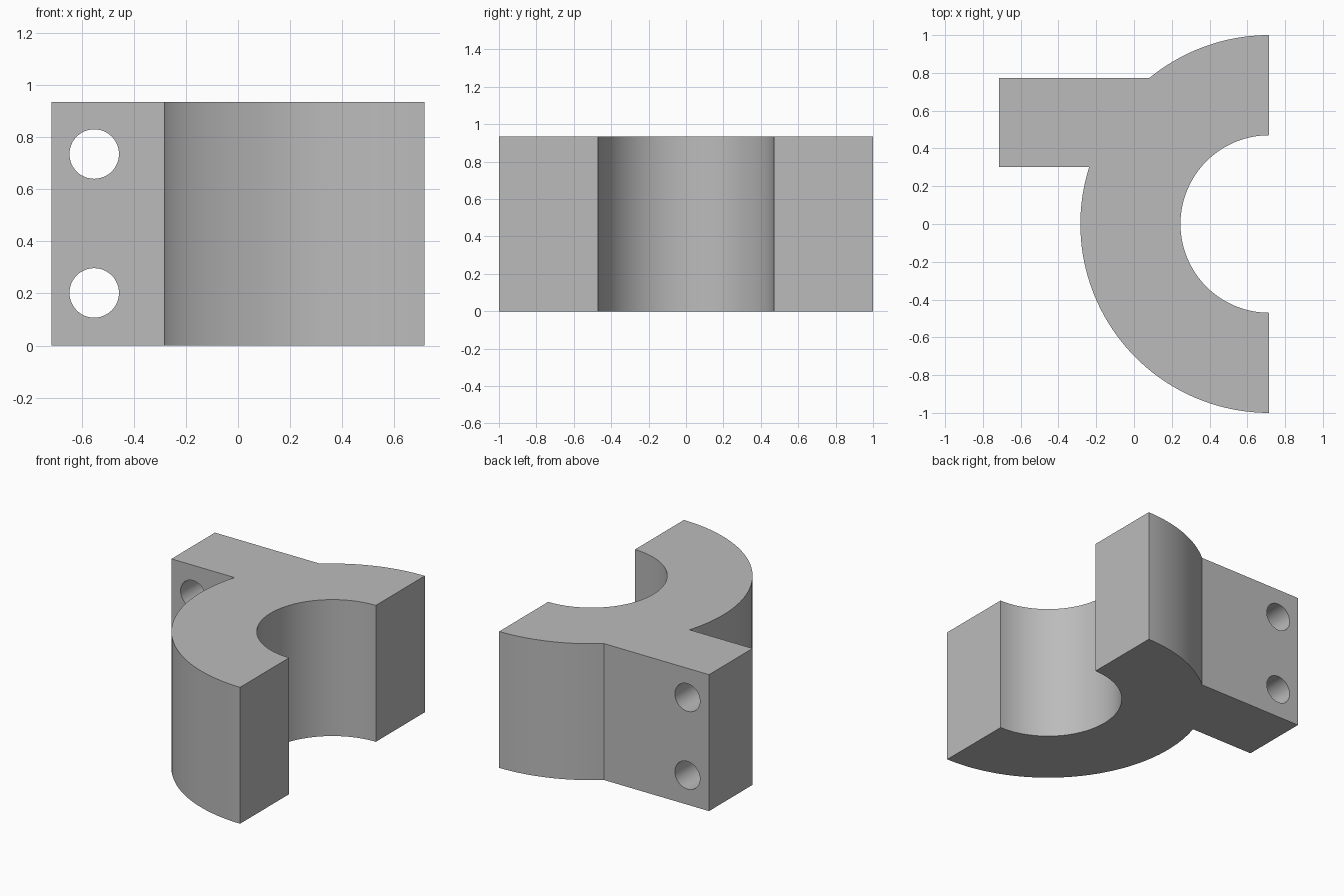
import bpy, bmesh
from math import sin, cos, asin, pi, radians

cube = bpy.data.objects.get("Cube")
if cube:
    bpy.data.objects.remove(cube, do_unlink=True)

HEIGHT = 0.935
EDGE = 0.716              # x of the flat split faces and of the ring axis
OUTER, INNER = 1.0, 0.47
TAB_FRONT, TAB_BACK = 0.302, 0.773

# Plain grey material
grey = bpy.data.materials.new("plain grey")
grey.use_nodes = True
colour = (0.5, 0.5, 0.5, 1)
grey.diffuse_color = colour
grey.node_tree.nodes["Principled BSDF"].inputs["Base Color"].default_value = colour


def arc(radius, start, end, steps):
    """Points around the ring axis; angle 0 points to -x, positive to +y."""
    angles = [start + (end - start) * i / steps for i in range(steps + 1)]
    return [(EDGE - radius * cos(a), radius * sin(a)) for a in angles]


# Outline of the half ring with its mounting tab
outline = arc(OUTER, -pi / 2, asin(TAB_FRONT), 48)
outline += [(-EDGE, TAB_FRONT), (-EDGE, TAB_BACK)]
outline += arc(OUTER, asin(TAB_BACK), pi / 2, 18)
outline += arc(INNER, pi / 2, -pi / 2, 48)

bm = bmesh.new()
base = bm.faces.new([bm.verts.new((x, y, 0)) for x, y in outline])
extruded = bmesh.ops.extrude_face_region(bm, geom=[base])
top = [v for v in extruded["geom"] if isinstance(v, bmesh.types.BMVert)]
bmesh.ops.translate(bm, vec=(0, 0, HEIGHT), verts=top)
bmesh.ops.recalc_face_normals(bm, faces=bm.faces)
mesh = bpy.data.meshes.new("half_clamp")
bm.to_mesh(mesh)
bm.free()
mesh.materials.append(grey)
clamp = bpy.data.objects.new("half_clamp", mesh)
bpy.context.collection.objects.link(clamp)

# Two bolt holes through the tab
for name, z in (("lower", 0.202), ("upper", 0.735)):
    bpy.ops.mesh.primitive_cylinder_add(
        vertices=48, radius=0.095, depth=0.8,
        location=(-0.552, (TAB_FRONT + TAB_BACK) / 2, z), rotation=(pi / 2, 0, 0))
    cutter = bpy.context.object
    cutter.name = name + "_bolt_hole_cutter"
    cutter.hide_render = True
    cutter.data.materials.append(grey)
    hole = clamp.modifiers.new(name + "_bolt_hole", "BOOLEAN")
    hole.operation = "DIFFERENCE"
    hole.solver = "EXACT"
    hole.object = cutter
    bpy.context.view_layer.objects.active = clamp
    bpy.ops.object.modifier_apply(modifier=hole.name)
    bpy.data.objects.remove(cutter, do_unlink=True)

# Smooth curved walls, crisp corners
bpy.ops.object.select_all(action="DESELECT")
clamp.select_set(True)
bpy.context.view_layer.objects.active = clamp
bpy.ops.object.shade_smooth_by_angle(angle=radians(30))
